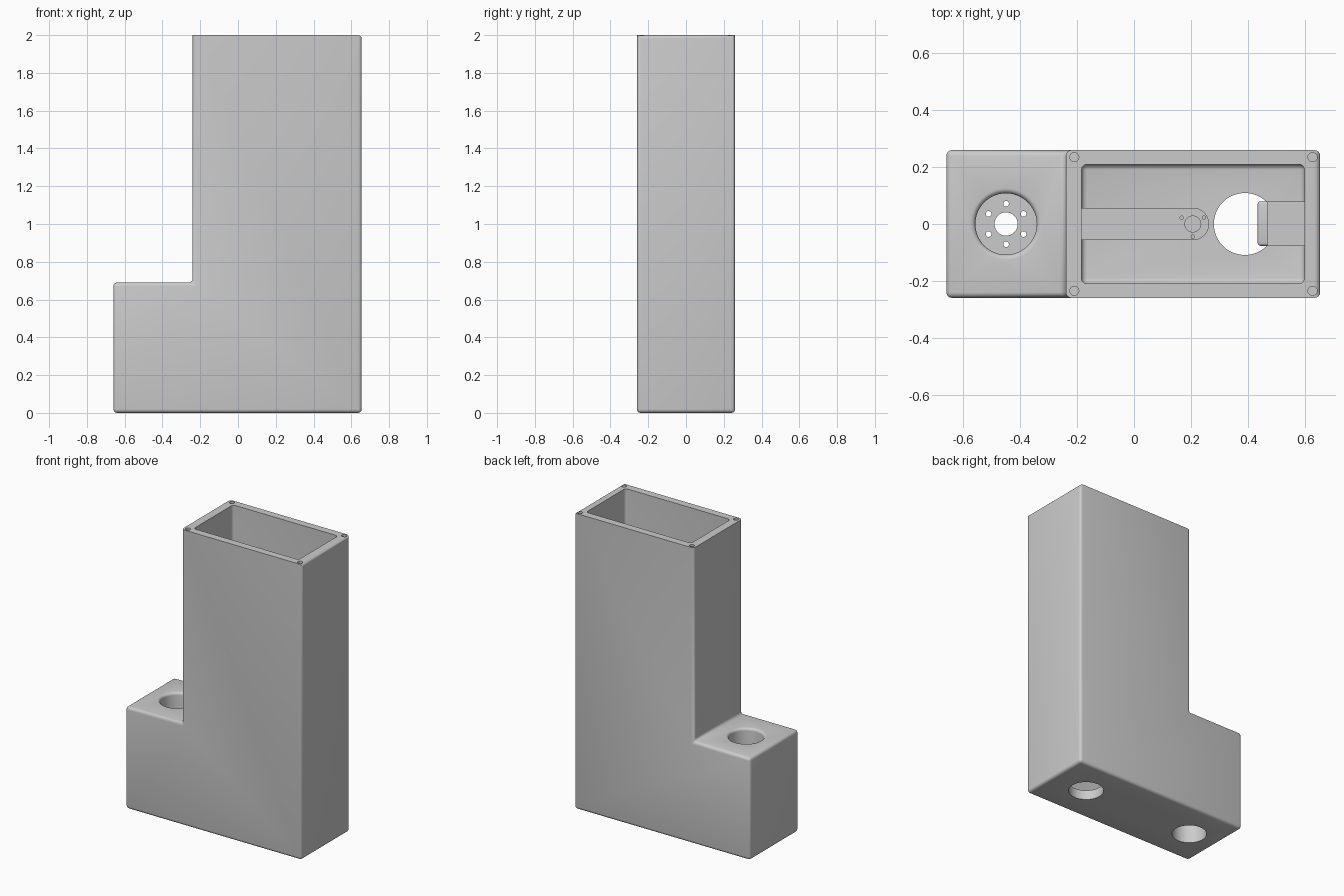
import bpy, bmesh
from math import sin, cos, pi, radians

cube = bpy.data.objects.get("Cube")
if cube:
    bpy.data.objects.remove(cube, do_unlink=True)

grey = bpy.data.materials.new("plain grey")
grey.use_nodes = True
grey.diffuse_color = (0.6, 0.6, 0.6, 1)
grey.node_tree.nodes["Principled BSDF"].inputs["Base Color"].default_value = (0.6, 0.6, 0.6, 1)


def finish(name, bm):
    bmesh.ops.recalc_face_normals(bm, faces=bm.faces)
    mesh = bpy.data.meshes.new(name)
    bm.to_mesh(mesh)
    bm.free()
    mesh.materials.append(grey)
    obj = bpy.data.objects.new(name, mesh)
    bpy.context.collection.objects.link(obj)
    return obj


def bevel(bm, rule, size, segments=4):
    """Round the edges whose midpoint and direction satisfy the rule."""
    picked = []
    for e in bm.edges:
        a, b = e.verts[0].co, e.verts[1].co
        if rule((a + b) / 2, b - a):
            picked.append(e)
    bmesh.ops.bevel(bm, geom=picked, offset=size, segments=segments,
                    profile=0.5, affect='EDGES')


def prism(points, direction):
    """Extrude a planar outline along a direction."""
    bm = bmesh.new()
    face = bm.faces.new([bm.verts.new(p) for p in points])
    ext = bmesh.ops.extrude_face_region(bm, geom=[face])
    bmesh.ops.translate(bm, vec=direction,
                        verts=[v for v in ext["geom"] if isinstance(v, bmesh.types.BMVert)])
    bmesh.ops.recalc_face_normals(bm, faces=bm.faces)
    return bm


def box(x0, x1, y0, y1, z0, z1):
    return prism([(x0, y0, z0), (x1, y0, z0), (x1, y1, z0), (x0, y1, z0)], (0, 0, z1 - z0))


def lathe(name, x, y, profile, sides=48):
    """Revolve a closed (radius, z) profile whose ends lie on the axis."""
    bm = bmesh.new()
    verts = [bm.verts.new((x + r, y, z)) for r, z in profile]
    edges = [bm.edges.new(p) for p in zip(verts, verts[1:])]
    bmesh.ops.spin(bm, geom=verts + edges, cent=(x, y, 0), axis=(0, 0, 1),
                   angle=2 * pi, steps=sides, use_merge=True)
    bmesh.ops.remove_doubles(bm, verts=bm.verts, dist=1e-5)
    return finish(name, bm)


def drill(x, y, r, z0, z1, sides=48):
    return lathe("drill", x, y, [(0, z0), (r, z0), (r, z1), (0, z1)], sides)


def cut(obj, cutters):
    for c in cutters:
        c.hide_render = True
        mod = obj.modifiers.new("cut", 'BOOLEAN')
        mod.object, mod.operation, mod.solver = c, 'DIFFERENCE', 'EXACT'
        bpy.context.view_layer.objects.active = obj
        bpy.ops.object.modifier_apply(modifier=mod.name)
        bpy.data.objects.remove(c, do_unlink=True)


# Main housing: stepped outline with rounded edges
right, left, wall, step = -0.66, 0.655, -0.24, 0.69
half = 0.26
outline = [(right, 0), (left, 0), (left, 2), (wall, 2), (wall, step), (right, step)]
bm = prism([(x, -half, z) for x, z in outline], (0, 2 * half, 0))
bevel(bm, lambda m, d: m.z < 1.99 or m.x > 0.6, 0.02)
housing = finish("housing", bm)

# Deep cavity in the tower, rounded in the corners and at the floor
bm = box(-0.185, 0.60, -0.21, 0.21, 0.065, 2.1)
bevel(bm, lambda m, d: m.z < 2, 0.02)
cavity = finish("cavity_cutter", bm)

# Bore through the low part, with a softly rounded mouth
bore_x, bore_r, lip = -0.45, 0.108, 0.018
mouth = [(bore_r + lip * (1 - cos(a)), step - lip + lip * sin(a))
         for a in (radians(d) for d in range(0, 91, 15))]
top_bore = lathe("bore_cutter", bore_x, 0,
                 [(0, 0.36), (bore_r, 0.36)] + mouth + [(bore_r + lip, 0.8), (0, 0.8)])
low_bore = drill(bore_x, 0, bore_r, -0.1, 0.31)

# Holes in the plate left between the two bores
plate_holes = [drill(bore_x, 0, 0.041, 0.25, 0.45, 32)]
for i in range(6):
    a = radians(30 + 60 * i)
    plate_holes.append(drill(bore_x + 0.071 * cos(a), 0.071 * sin(a), 0.01, 0.25, 0.45, 16))

# Screw holes in the rim corners
screws = [drill(x, y, 0.016, 1.9, 2.1, 20) for x in (-0.21, 0.628) for y in (-0.235, 0.235)]

floor_hole = drill(0.39, 0, 0.109, -0.1, 0.2)
cut(housing, [cavity, top_bore, low_bore, floor_hole] + plate_holes + screws)

# Round-ended arm reaching from the right wall into the cavity
arm_x, arm_r = 0.207, 0.057
tip = [(arm_x + arm_r * sin(a), -arm_r * cos(a), 0.31)
       for a in (radians(d) for d in range(0, 181, 10))]
arm = finish("arm", prism([(-0.2, -arm_r, 0.31)] + tip + [(-0.2, arm_r, 0.31)], (0, 0, 0.05)))
arm_holes = [drill(arm_x, 0, 0.028, 0.34, 0.45, 32)]
for deg in (30, 150, 270):
    a = radians(deg)
    arm_holes.append(drill(arm_x + 0.045 * cos(a), 0.045 * sin(a), 0.006, 0.34, 0.45, 12))
cut(arm, arm_holes)

# Shelf on the opposite wall, with a rounded lip over the floor hole
shelf = finish("shelf", box(0.46, 0.62, -0.077, 0.08, 0.31, 0.36))
bm = box(0.435, 0.47, -0.077, 0.08, 0.31, 0.39)
bevel(bm, lambda m, d: m.x < 0.46, 0.01, 3)
shelf_lip = finish("shelf_lip", bm)

# Smooth the rounded edges and keep the rest crisp
bpy.ops.object.select_all(action='DESELECT')
for obj in (housing, arm, shelf, shelf_lip):
    obj.select_set(True)
bpy.context.view_layer.objects.active = housing
bpy.ops.object.shade_smooth_by_angle(angle=radians(35))
